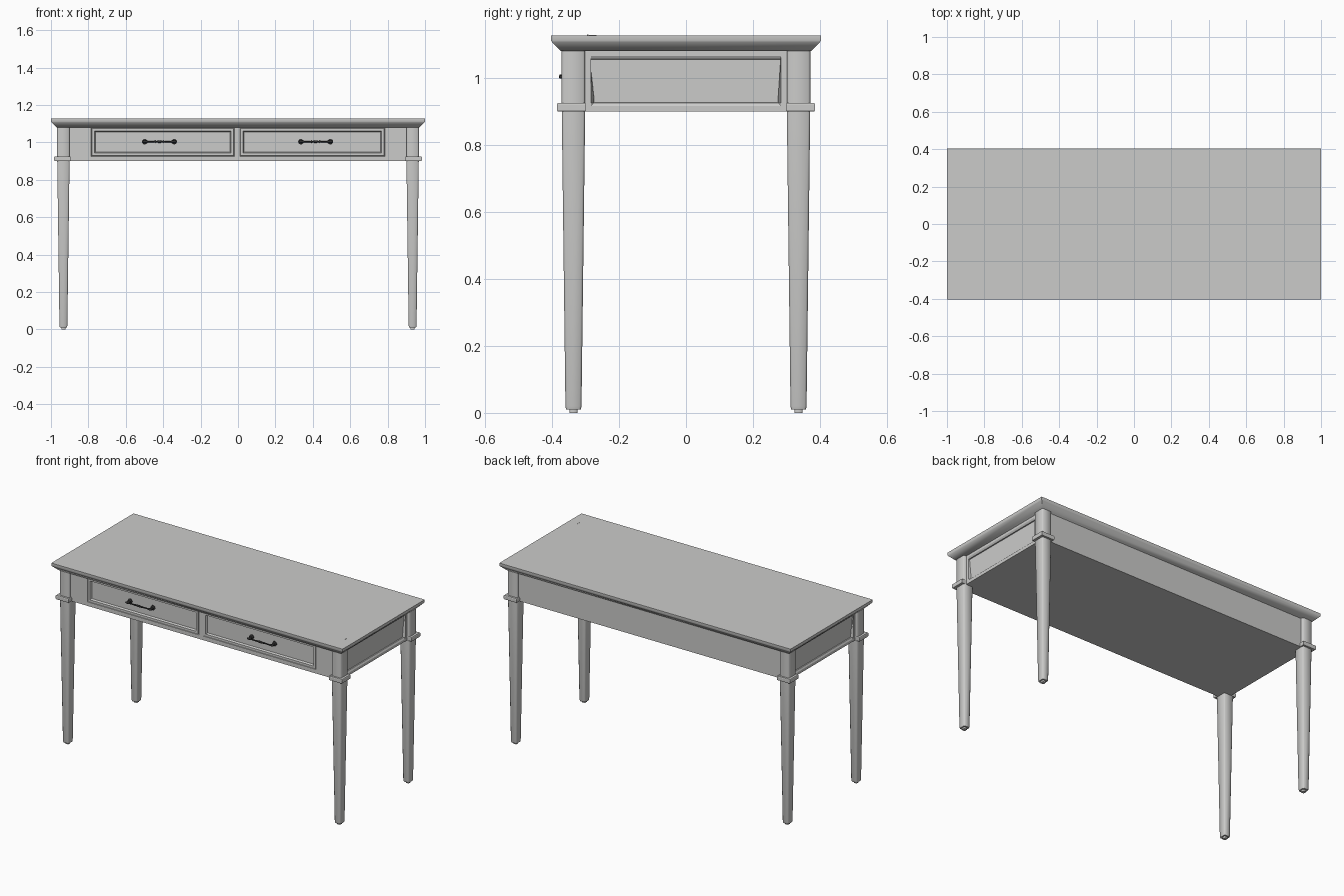
import bpy, bmesh, math
from mathutils import Vector, Matrix

if "Cube" in bpy.data.objects:
    bpy.data.objects.remove(bpy.data.objects["Cube"])


def material(name, rgb):
    m = bpy.data.materials.new(name)
    m.diffuse_color = (*rgb, 1)
    m.use_nodes = True
    m.node_tree.nodes["Principled BSDF"].inputs["Base Color"].default_value = m.diffuse_color
    return m


PAINT = material("grey paint", (0.6, 0.6, 0.59))
METAL = material("dark metal", (0.03, 0.03, 0.03))


def finish(bm, name, mat, smooth=False):
    bmesh.ops.recalc_face_normals(bm, faces=bm.faces[:])
    me = bpy.data.meshes.new(name)
    bm.to_mesh(me)
    bm.free()
    me.materials.append(mat)
    ob = bpy.data.objects.new(name, me)
    bpy.context.collection.objects.link(ob)
    if smooth:
        bpy.context.view_layer.objects.active = ob
        ob.select_set(True)
        bpy.ops.object.shade_smooth_by_angle(angle=math.radians(50))
        ob.select_set(False)
    return ob


def add_stack(bm, cx, cy, levels, cut=0.0):
    """Loft rectangles (z, half x, half y), corners chamfered by cut."""
    rings = []
    for z, hx, hy in levels:
        pts = []
        for sx, sy in ((1, 1), (-1, 1), (-1, -1), (1, -1)):
            if cut:
                a = (sx * hx, sy * (hy - cut))
                b = (sx * (hx - cut), sy * hy)
                pts += [a, b] if sx * sy > 0 else [b, a]
            else:
                pts.append((sx * hx, sy * hy))
        rings.append([bm.verts.new((cx + x, cy + y, z)) for x, y in pts])
    n = len(rings[0])
    for lo, hi in zip(rings, rings[1:]):
        for i in range(n):
            j = (i + 1) % n
            bm.faces.new((lo[i], lo[j], hi[j], hi[i]))
    bm.faces.new(rings[0][::-1])
    bm.faces.new(rings[-1])


# Table top with a sloping underside moulding
bm = bmesh.new()
add_stack(bm, 0, 0, [(1.08, 0.97, 0.374), (1.107, 0.997, 0.4),
                     (1.112, 1.0, 0.403), (1.127, 1.0, 0.403)])
finish(bm, "table_top", PAINT, smooth=True)

# Apron box: cut grid lines, then inset drawers in front and panels at the ends
bm = bmesh.new()
bmesh.ops.create_cube(bm, size=1)
bmesh.ops.transform(bm, verts=bm.verts[:],
                    matrix=Matrix.Translation((0, 0, 0.991)) @ Matrix.Diagonal((1.9, 0.71, 0.182, 1)))
X, Y, Z = Vector((1, 0, 0)), Vector((0, 1, 0)), Vector((0, 0, 1))
cuts = [(X, v) for v in (-0.785, -0.02, 0.01, 0.785)]
cuts += [(Y, -0.3), (Y, 0.3), (Z, 0.925), (Z, 1.078)]
for axis, v in cuts:
    bmesh.ops.bisect_plane(bm, geom=bm.verts[:] + bm.edges[:] + bm.faces[:],
                           plane_co=axis * v, plane_no=axis)
bm.normal_update()
drawers, ends = [], {1: [], -1: []}
for f in bm.faces:
    c = f.calc_center_median()
    if f.normal.y < -0.9 and 0.93 < c.z < 1.07 and 0.1 < abs(c.x) < 0.7:
        drawers.append(f)
    if abs(f.normal.x) > 0.9 and abs(c.y) < 0.1:
        ends[1 if c.x > 0 else -1].append(f)
# merge the strips of each end into one panel face
panels = []
for strips in ends.values():
    panels += bmesh.ops.dissolve_faces(bm, faces=strips)["region"]


def inset(faces, thickness, depth):
    bmesh.ops.inset_individual(bm, faces=faces, thickness=thickness,
                               depth=depth, use_even_offset=True)


for t, d in ((0.002, -0.005), (0.002, 0.007), (0.014, 0.0), (0.005, -0.012)):
    inset(drawers, t, d)
for t, d in ((0.016, 0), (0.01, -0.006), (0.001, -0.006)):
    inset(panels, t, d)
finish(bm, "apron_and_drawers", PAINT)

# Legs: square block, collar, tapered shaft and small foot
for sx, xn in ((-1, "left"), (1, "right")):
    for sy, yn in ((-1, "front"), (1, "back")):
        cx, cy = 0.9335 * sx, 0.336 * sy
        bm = bmesh.new()
        add_stack(bm, cx, cy, [(0.01, 0.019, 0.022), (0.02, 0.021, 0.024),
                               (0.905, 0.033, 0.035)], cut=0.006)
        add_stack(bm, cx, cy, [(0.92, 0.033, 0.035), (1.085, 0.033, 0.035)], cut=0.006)
        add_stack(bm, cx, cy, [(0.0, 0.011, 0.012), (0.012, 0.011, 0.012)], cut=0.004)
        finish(bm, f"{yn}_{xn}_leg", PAINT, smooth=True)
        bm = bmesh.new()
        add_stack(bm, 0.938 * sx, 0.342 * sy, [(0.9, 0.043, 0.041), (0.904, 0.045, 0.043),
                                               (0.921, 0.045, 0.043), (0.925, 0.043, 0.041)])
        finish(bm, f"{yn}_{xn}_collar", PAINT)


def add_lathe(bm, origin, axis, profile, n=12):
    """Spin (distance, radius) pairs about an axis through origin."""
    rot = axis.to_track_quat("Z", "Y").to_matrix()
    rings = [[bm.verts.new(Vector(origin) + rot @ Vector(
        (r * math.cos(2 * math.pi * i / n), r * math.sin(2 * math.pi * i / n), d)))
        for i in range(n)] for d, r in profile]
    for a, b in zip(rings, rings[1:]):
        for i in range(n):
            j = (i + 1) % n
            bm.faces.new((a[i], a[j], b[j], b[i]))
    bm.faces.new(rings[0][::-1])
    bm.faces.new(rings[-1])


# Drawer handles: two round mounts with posts, and a turned bar
for cx, side in ((-0.42, "left"), (0.415, "right")):
    bm = bmesh.new()
    for s in (-1, 1):
        add_lathe(bm, (cx + s * 0.079, -0.335, 1.004), -Y,
                  [(0, 0.015), (0.014, 0.015), (0.018, 0.007), (0.042, 0.006)])
    half = [(0.09, 0.004), (0.086, 0.006), (0.066, 0.006), (0.06, 0.004),
            (0.03, 0.004), (0.022, 0.006), (0.015, 0.004), (0.006, 0.006)]
    add_lathe(bm, (cx, -0.374, 1.004), X,
              [(-d, r) for d, r in half] + half[::-1])
    finish(bm, f"{side}_drawer_handle", METAL, smooth=True)
